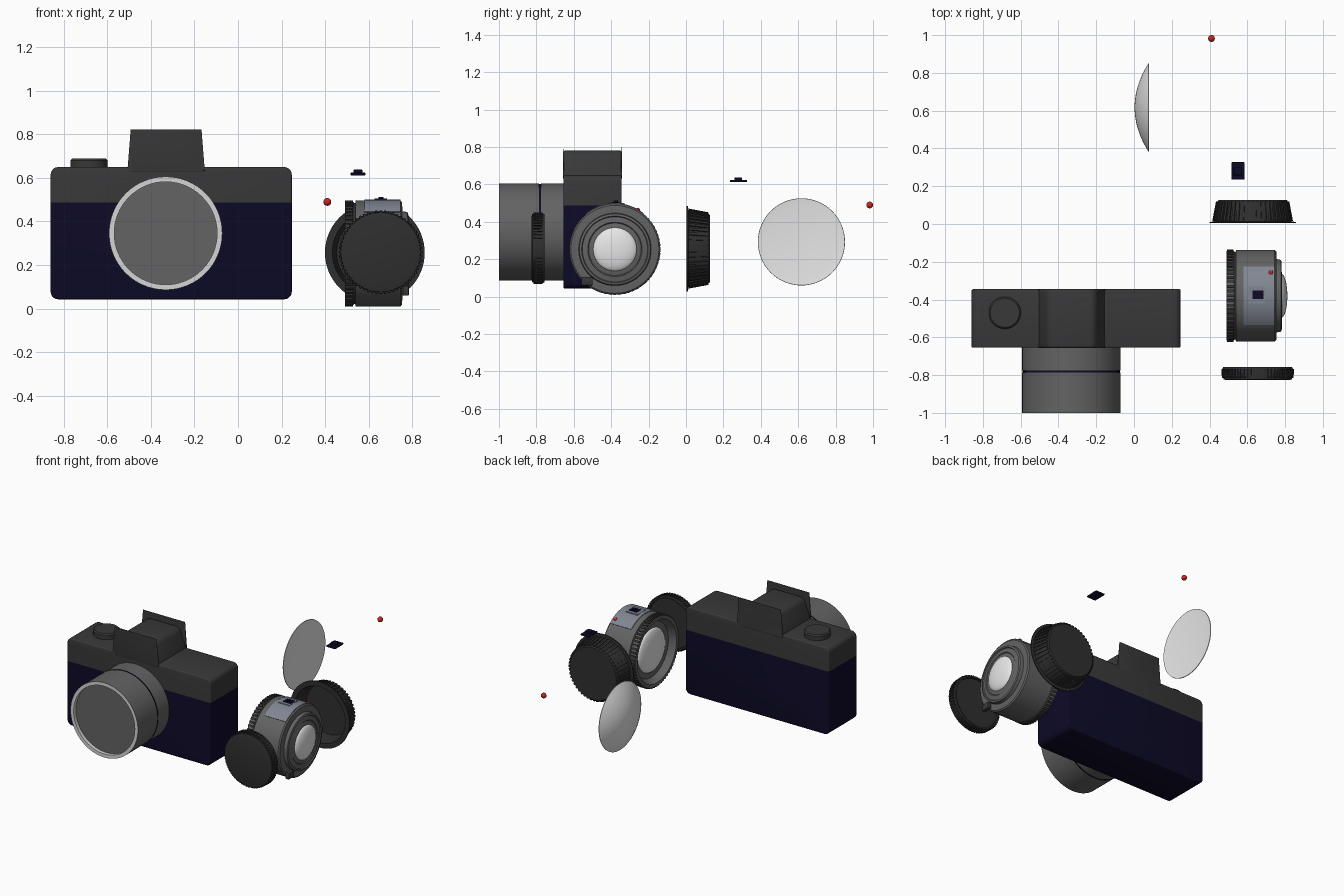
import bpy
import bmesh
from math import sin, cos, pi, radians
from mathutils import Matrix, Vector

if "Cube" in bpy.data.objects:
    bpy.data.objects.remove(bpy.data.objects["Cube"])


def material(name, r, g, b):
    m = bpy.data.materials.new(name)
    m.use_nodes = True
    m.diffuse_color = (r, g, b, 1)
    m.node_tree.nodes["Principled BSDF"].inputs["Base Color"].default_value = (r, g, b, 1)
    return m


DARK = material("dark grey", 0.04, 0.04, 0.04)
NAVY = material("navy", 0.004, 0.003, 0.02)
GREY = material("mid grey", 0.125, 0.125, 0.125)
BLACK = material("cap black", 0.028, 0.028, 0.028)
SILVER = material("silver", 0.66, 0.66, 0.66)
GLASS = material("glass white", 0.8, 0.8, 0.8)
PANEL = material("blue grey", 0.22, 0.24, 0.29)
RED = material("red", 0.6, 0.02, 0.015)


def finish(name, bm, mats, smooth=True):
    bmesh.ops.recalc_face_normals(bm, faces=bm.faces)
    mesh = bpy.data.meshes.new(name)
    bm.to_mesh(mesh)
    bm.free()
    for m in mats:
        mesh.materials.append(m)
    ob = bpy.data.objects.new(name, mesh)
    bpy.context.collection.objects.link(ob)
    if smooth:
        bpy.ops.object.select_all(action="DESELECT")
        ob.select_set(True)
        bpy.context.view_layer.objects.active = ob
        bpy.ops.object.shade_smooth_by_angle(angle=radians(32))
    return ob


def around(axis, r, t, a):
    """Point at radius r, angle t, distance a along the axis."""
    c, s = r * cos(t), r * sin(t)
    return Vector({"x": (a, c, s), "y": (s, a, c), "z": (c, s, a)}[axis])


def lathe(name, axis, centre, profile, mats, rule=None, segs=64):
    """Revolve (radius, offset) pairs; rule maps a profile step to a material."""
    bm = bmesh.new()
    rings = []
    for r, a in profile:
        n = segs if r > 0 else 1
        rings.append([bm.verts.new(Vector(centre) + around(axis, r, 2 * pi * i / segs, a))
                      for i in range(n)])
    for k, (p, q) in enumerate(zip(rings, rings[1:])):
        for i in range(segs):
            j = (i + 1) % segs
            loop = [p[i % len(p)], p[j % len(p)], q[j % len(q)], q[i % len(q)]]
            f = bm.faces.new(list(dict.fromkeys(loop)))
            f.material_index = rule(k) if rule else 0
    return finish(name, bm, mats)


def dome(r, base, height, steps=10):
    """Profile of a shallow glass cap, from its flat back to its apex."""
    return [(0, base)] + [(r * cos(t), base + height * sin(t)) if i < steps else (0, base + height)
                          for i, t in ((i, i * pi / 2 / steps) for i in range(steps + 1))]


def box(name, lo, hi, mat, bevel=0):
    bm = bmesh.new()
    size = Vector(hi) - Vector(lo)
    mid = (Vector(hi) + Vector(lo)) / 2
    bmesh.ops.create_cube(bm, size=1, matrix=Matrix.Translation(mid) @ Matrix.Diagonal((*size, 1)))
    if bevel:
        bmesh.ops.bevel(bm, geom=bm.edges[:], offset=bevel, segments=2, affect="EDGES", profile=0.5)
    return finish(name, bm, [mat])


def ribs(name, axis, centre, a0, a1, r0, r1, count, mat, depth=0.012):
    """Grip ribs standing on a cone between radius r0 at a0 and r1 at a1."""
    bm = bmesh.new()
    half = pi / count * 0.55
    for i in range(count):
        t = 2 * pi * i / count
        lo, hi = ([bm.verts.new(Vector(centre) + around(axis, r + d, t + s * half, a))
                   for d, s in ((-depth, -1), (-depth, 1), (0, 1), (0, -1))]
                  for a, r in ((a0, r0), (a1, r1)))
        bm.faces.new(lo)
        bm.faces.new(hi)
        for k in range(4):
            bm.faces.new([lo[k], lo[k - 1], hi[k - 1], hi[k]])
    return finish(name, bm, [mat], smooth=False)


def prism(name, outline, y0, y1, corner, edge, mats, split=None):
    """Extrude an x-z outline along y with rounded corners; colour by height."""
    bm = bmesh.new()
    face = bm.faces.new([bm.verts.new((x, y0, z)) for x, z in outline])
    new = bmesh.ops.extrude_face_region(bm, geom=[face])["geom"]
    bmesh.ops.translate(bm, vec=(0, y1 - y0, 0), verts=[v for v in new if isinstance(v, bmesh.types.BMVert)])
    bmesh.ops.recalc_face_normals(bm, faces=bm.faces)
    long = [e for e in bm.edges if abs(e.verts[0].co.y - e.verts[1].co.y) > 0.01]
    bmesh.ops.bevel(bm, geom=long, offset=corner, segments=5, affect="EDGES", profile=0.5)
    rim = [e for e in bm.edges if abs(e.verts[0].co.y - e.verts[1].co.y) < 0.001]
    bmesh.ops.bevel(bm, geom=rim, offset=edge, segments=3, affect="EDGES", profile=0.5)
    if split:
        bmesh.ops.bisect_plane(bm, geom=bm.verts[:] + bm.edges[:] + bm.faces[:],
                               plane_co=(0, 0, split), plane_no=(0, 0, 1))
        for f in bm.faces:
            f.material_index = int(f.calc_center_median().z > split)
    return finish(name, bm, mats)


# Camera body, viewfinder hump and shutter button
prism("camera_body", [(-0.86, 0.043), (0.247, 0.043), (0.247, 0.65), (-0.86, 0.65)],
      -0.655, -0.345, 0.035, 0.008, [NAVY, DARK], split=0.487)
prism("viewfinder_hump", [(-0.51, 0.62), (-0.15, 0.62), (-0.155, 0.652), (-0.205, 0.782),
                          (-0.455, 0.782), (-0.505, 0.652)],
      -0.657, -0.343, 0.028, 0.014, [DARK])
lathe("shutter_button", "z", (-0.684, -0.47, 0),
      [(0, 0.64), (0.085, 0.64), (0.085, 0.68), (0.077, 0.688), (0, 0.688)], [DARK])

# Mounted lens: barrel, stripe groove, silver rim and recessed front
lathe("mounted_lens", "y", (-0.332, 0, 0.346),
      [(0, -0.64), (0.26, -0.64), (0.26, -0.776), (0.257, -0.776), (0.257, -0.786),
       (0.26, -0.786), (0.26, -1), (0.236, -1), (0.236, -0.975), (0, -0.975)],
      [GREY, NAVY, SILVER], rule=lambda k: {2: 1, 3: 1, 4: 1, 6: 2, 7: 2}.get(k, 0))

# Loose lens: barrel, grip, glass at both ends
LENS = (0, -0.38, 0.253)
lathe("loose_lens_barrel", "x", LENS,
      [(0, 0.535), (0.19, 0.535), (0.205, 0.51), (0.215, 0.49), (0.236, 0.49), (0.236, 0.53),
       (0.232, 0.532), (0.232, 0.538), (0.243, 0.54), (0.243, 0.745), (0.235, 0.753),
       (0.194, 0.755), (0.19, 0.778), (0.178, 0.782), (0.174, 0.776), (0.145, 0.782),
       (0.14, 0.777), (0.12, 0.784), (0, 0.776)], [GREY])
ribs("loose_lens_grip", "x", LENS, 0.492, 0.528, 0.244, 0.244, 60, DARK)
lathe("front_glass", "x", LENS, dome(0.118, 0.778, 0.034), [GLASS])
lathe("rear_glass", "x", LENS, dome(0.15, 0.534, -0.03), [GLASS])
box("mount_lug", (0.757, -0.56, 0.06), (0.784, -0.5, 0.105), DARK, 0.004)

# Curved scale panel on top of the loose lens
bm = bmesh.new()
rows = []
for i in range(17):
    t = radians(51 + 78 * i / 16)
    rows.append([bm.verts.new(Vector(LENS) + around("x", r, t, a))
                 for r, a in ((0.24, 0.58), (0.247, 0.58), (0.247, 0.745), (0.24, 0.745))])
for p, q in zip(rows, rows[1:]):
    for k in range(4):
        bm.faces.new([p[k - 1], p[k], q[k], q[k - 1]])
bm.faces.new(rows[0])
bm.faces.new(rows[-1])
finish("scale_panel", bm, [PANEL])
box("switch_frame", (0.605, -0.42, 0.49), (0.693, -0.33, 0.501), PANEL)
box("mounted_switch", (0.627, -0.397, 0.495), (0.685, -0.352, 0.506), NAVY)
box("mounted_switch_knob", (0.645, -0.386, 0.5), (0.668, -0.363, 0.513), NAVY)

# Loose switch
box("loose_switch_plate", (0.517, 0.235, 0.612), (0.585, 0.327, 0.624), NAVY, 0.003)
box("loose_switch_knob", (0.53, 0.258, 0.62), (0.572, 0.3, 0.638), NAVY, 0.004)

# Alignment dots, one on the lens and one loose
for name, centre, r in (("lens_dot", (0.725, -0.258, 0.462), 0.013), ("loose_dot", (0.41, 0.982, 0.49), 0.018)):
    bm = bmesh.new()
    bmesh.ops.create_uvsphere(bm, u_segments=20, v_segments=12, radius=r,
                              matrix=Matrix.Translation(centre))
    finish(name, bm, [RED])

# Front cap, closed at the front with a shallow hollow behind
FRONT = (0.655, 0, 0.259)
lathe("front_cap", "y", FRONT,
      [(0, -0.827), (0.165, -0.827), (0.182, -0.822), (0.186, -0.765), (0.182, -0.757),
       (0.172, -0.757), (0.17, -0.772), (0, -0.772)], [BLACK])
ribs("front_cap_grip", "y", FRONT, -0.815, -0.768, 0.19, 0.192, 60, BLACK)

# Rear cap, flanged and open at the front
REAR = (0.628, 0, 0.257)
lathe("rear_cap", "y", REAR,
      [(0, 0.105), (0.175, 0.105), (0.195, 0.004), (0.229, 0.004), (0.229, 0.011),
       (0.207, 0.013), (0.188, 0.118), (0.18, 0.127), (0, 0.127)], [BLACK])
ribs("rear_cap_grip", "y", REAR, 0.015, 0.12, 0.214, 0.194, 48, BLACK)

# Loose glass element, domed towards the right and almost flat behind
lathe("loose_glass", "x", (0, 0.617, 0.293),
      [(0, 0.074), (0.2, 0.076), (0.232, 0.08)]
      + [(0.233 * (1 - i / 12), 0.003 + 0.073 * (1 - i / 12) ** 2) for i in range(13)], [GLASS])
